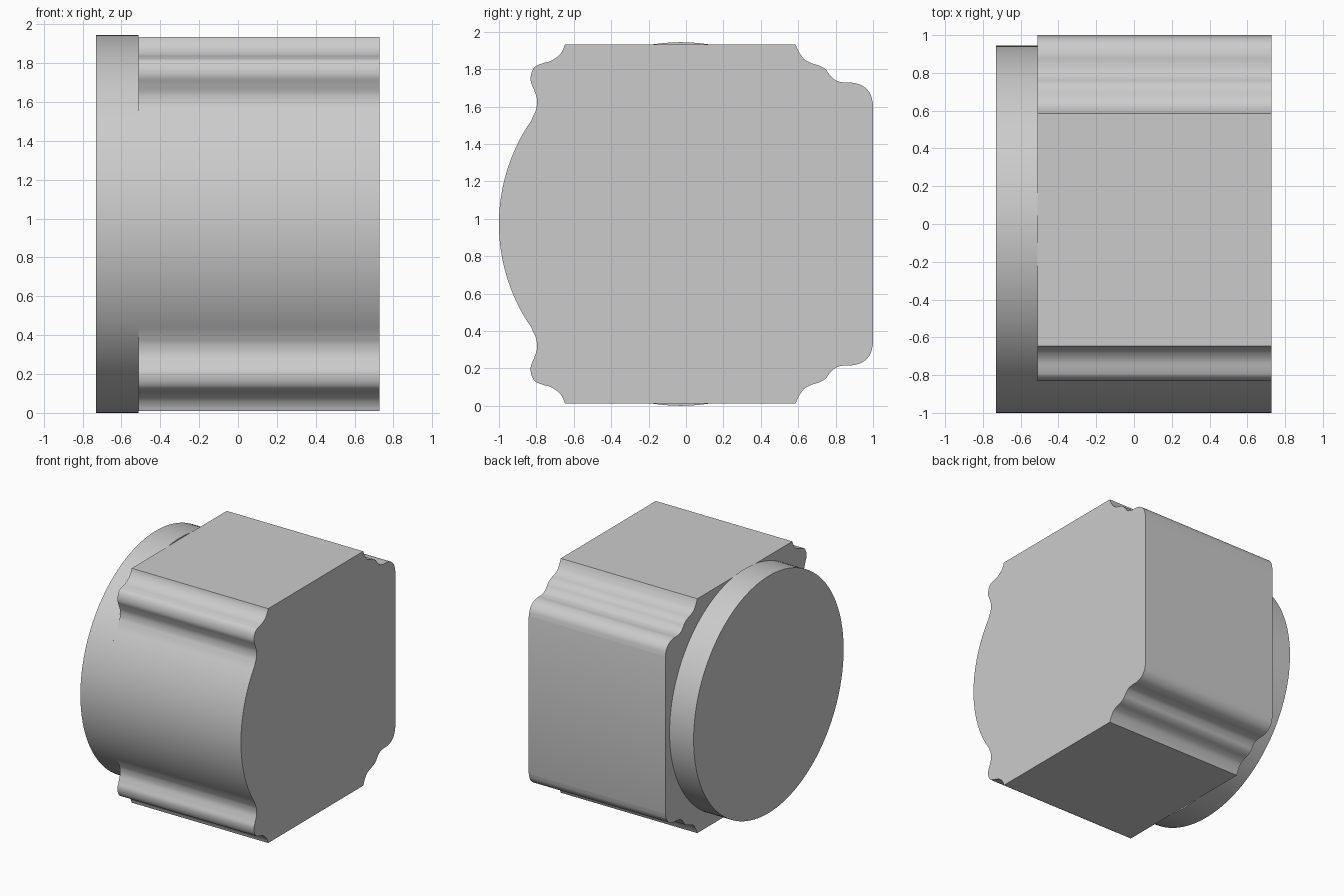
import bpy, bmesh, math
from mathutils import Vector

cube = bpy.data.objects.get("Cube")
if cube:
    bpy.data.objects.remove(cube, do_unlink=True)

MID = 0.972      # height of the axis, also the disc radius
CY = -0.028      # depth of the disc axis
X0, X1, X2 = -0.73, -0.512, 0.727

grey = bpy.data.materials.new("plain grey")
grey.use_nodes = True
colour = (0.6, 0.6, 0.6, 1)
grey.diffuse_color = colour
grey.node_tree.nodes["Principled BSDF"].inputs["Base Color"].default_value = colour


def extrude_profile(name, outline, x_start, x_end):
    """Closed (y, z) outline extruded along x."""
    bm = bmesh.new()
    face = bm.faces.new([bm.verts.new((x_start, y, z)) for y, z in outline])
    out = bmesh.ops.extrude_face_region(bm, geom=[face], use_keep_orig=True)
    verts = [v for v in out["geom"] if isinstance(v, bmesh.types.BMVert)]
    bmesh.ops.translate(bm, vec=(x_end - x_start, 0, 0), verts=verts)
    bmesh.ops.recalc_face_normals(bm, faces=bm.faces)
    mesh = bpy.data.meshes.new(name)
    bm.to_mesh(mesh)
    bm.free()
    mesh.materials.append(grey)
    obj = bpy.data.objects.new(name, mesh)
    bpy.context.collection.objects.link(obj)
    bpy.ops.object.select_all(action="DESELECT")
    obj.select_set(True)
    bpy.context.view_layer.objects.active = obj
    bpy.ops.object.shade_smooth_by_angle(angle=math.radians(30))
    return obj


def arc(start, end, steps):
    angles = [math.radians(start + (end - start) * i / steps) for i in range(steps + 1)]
    return [(CY + MID * math.cos(a), MID + MID * math.sin(a)) for a in angles]


def spline(points, steps=5):
    """Smooth curve through the points."""
    p = [Vector(q) for q in points]
    p = [2 * p[0] - p[1]] + p + [2 * p[-1] - p[-2]]
    curve = []
    for a, b, c, d in zip(p, p[1:], p[2:], p[3:]):
        for i in range(steps):
            t = i / steps
            curve.append(tuple(b + (c - a) * t / 2 + (2 * a - 5 * b + 4 * c - d) * t * t / 2
                               + (3 * b - a - 3 * c + d) * t ** 3 / 2))
    return curve + [tuple(p[-2])]


# Round end disc
extrude_profile("end_disc", arc(0, 360, 128)[:-1], X0, X1)

# Moulded block: bowed front, wavy corners, flat top and back
front_bow = arc(180, 145.5, 24)
front_corner = spline([(-0.815, 1.552), (-0.8, 1.59), (-0.797, 1.64), (-0.813, 1.69),
                       (-0.83, 1.735), (-0.826, 1.78), (-0.806, 1.814), (-0.77, 1.83),
                       (-0.72, 1.845), (-0.68, 1.873), (-0.657, 1.905), (-0.647, 1.933)])
back_corner = spline([(0.585, 1.933), (0.602, 1.895), (0.63, 1.855), (0.67, 1.832),
                      (0.715, 1.818), (0.748, 1.797), (0.772, 1.765), (0.805, 1.738),
                      (0.85, 1.728), (0.9, 1.726), (0.95, 1.707), (0.985, 1.668), (1, 1.615)])
upper = front_bow + front_corner + back_corner
lower = [(y, 2 * MID - z) for y, z in reversed(upper[1:])]
extrude_profile("moulded_block", upper + lower, X1, X2)
